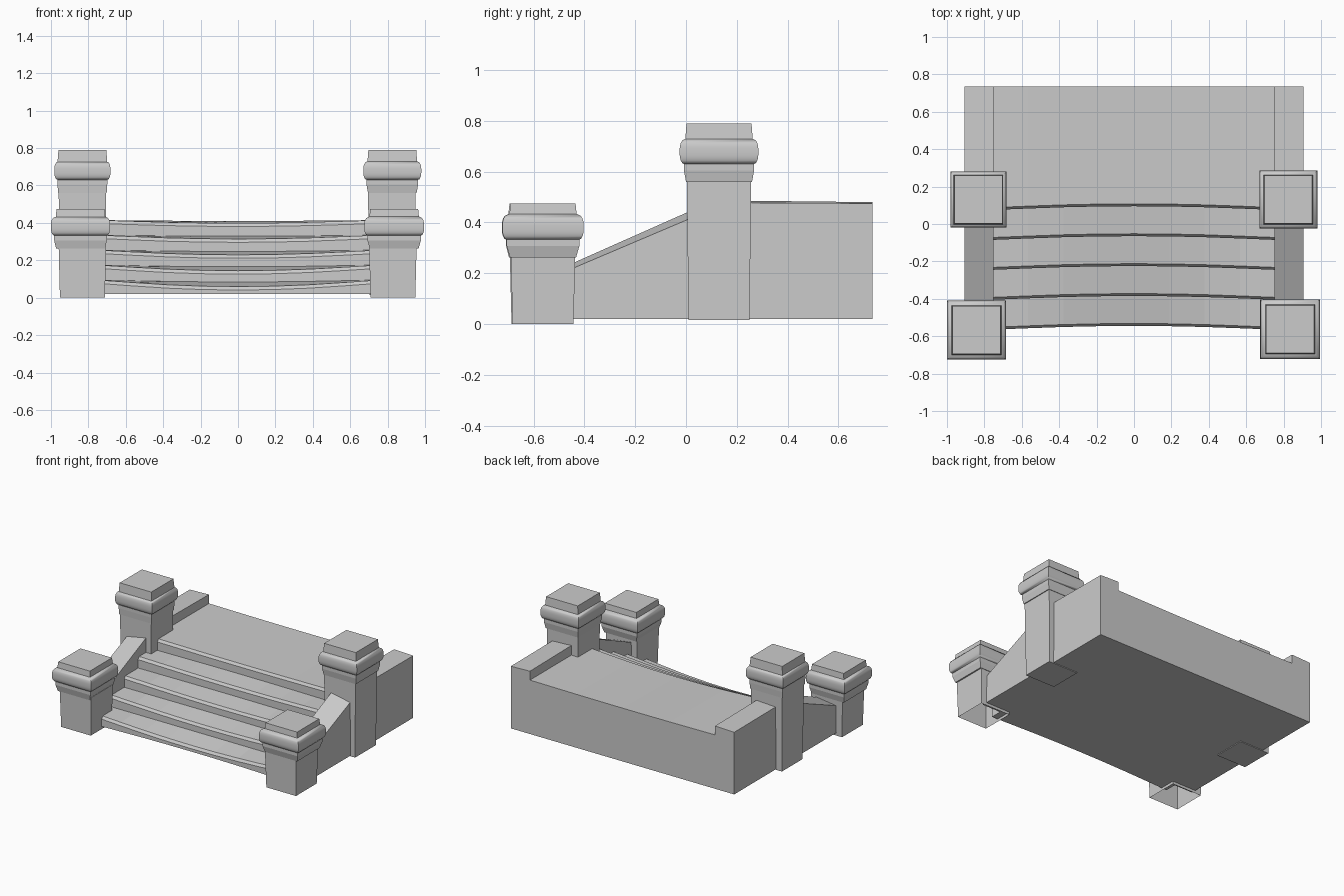
import bpy, bmesh, math

cube = bpy.data.objects.get("Cube")
if cube:
    bpy.data.objects.remove(cube, do_unlink=True)

stone = bpy.data.materials.new("grey_stone")
stone.use_nodes = True
GREY = (0.6, 0.6, 0.6, 1)
stone.diffuse_color = GREY
stone.node_tree.nodes["Principled BSDF"].inputs["Base Color"].default_value = GREY


def finish(name, bm, smooth=False):
    bmesh.ops.recalc_face_normals(bm, faces=bm.faces)
    mesh = bpy.data.meshes.new(name)
    bm.to_mesh(mesh)
    bm.free()
    mesh.materials.append(stone)
    obj = bpy.data.objects.new(name, mesh)
    bpy.context.collection.objects.link(obj)
    if smooth:
        bpy.ops.object.select_all(action="DESELECT")
        obj.select_set(True)
        bpy.context.view_layer.objects.active = obj
        bpy.ops.object.shade_smooth_by_angle(angle=math.radians(40))
    return obj


def loft(bm, rings, cap_start=True, cap_end=True):
    """Skin a list of point rings with quads and close the ends."""
    rows = [[bm.verts.new(p) for p in ring] for ring in rings]
    n = len(rows[0])
    for a, b in zip(rows, rows[1:]):
        for i in range(n):
            j = (i + 1) % n
            bm.faces.new((a[i], a[j], b[j], b[i]))
    if cap_start:
        bm.faces.new(rows[0])
    if cap_end:
        bm.faces.new(rows[-1])


def square(x, y, half, z):
    return [(x + sx * half, y + sy * half, z)
            for sx, sy in ((-1, -1), (1, -1), (1, 1), (-1, 1))]


# Worn steps and landing: one side profile swept across the width
RISE, RUN, FRONT, BACK, FLOOR = 0.08, 0.16, -0.565, 0.735, 0.02
COUNT, SEGMENTS, HALF = 5, 8, 0.755


def stair_section(x):
    wear = max(0, 1 - (x / 0.72) ** 2)
    bow = 0.02 * wear
    points = [(x, FRONT + bow, FLOOR)]
    for i in range(COUNT):
        y = FRONT + i * RUN + bow
        top = FLOOR + 0.075 + i * RISE
        sag = (0.036 - 0.005 * i) * wear
        points.append((x, y, top - sag - 0.018))
        points.append((x, y + 0.013, top - sag))
        end = BACK if i == COUNT - 1 else y + RUN
        points.append((x, end, top - sag * 0.3))
    points.append((x, BACK, FLOOR))
    return points


bm = bmesh.new()
loft(bm, [stair_section(HALF * (2 * i / SEGMENTS - 1)) for i in range(SEGMENTS + 1)])
finish("worn_steps_and_landing", bm)


# Side walls: sloping beside the steps, level beside the landing
def wall_section(side, y, outer, inner):
    return [(side * 0.905, y, FLOOR), (side * 0.905, y, outer),
            (side * 0.75, y, inner), (side * 0.75, y, FLOOR)]


for side, label in ((-1, "right"), (1, "left")):
    bm = bmesh.new()
    loft(bm, [wall_section(side, -0.48, 0.205, 0.225),
              wall_section(side, 0.05, 0.43, 0.46)])
    finish(label + "_sloping_wall", bm)
    bm = bmesh.new()
    loft(bm, [wall_section(side, 0.2, 0.478, 0.486),
              wall_section(side, BACK, 0.475, 0.48)])
    finish(label + "_landing_wall", bm)


# Pedestals: tapered shaft, flared collar, rounded cushion, top slab
def pedestal(name, x, y, foot, shoulder, slab, cap_x, cap_half, closed):
    bm = bmesh.new()
    loft(bm, [square(x, y, 0.12, foot), square(x, y, 0.127, shoulder + 0.02)],
         cap_start=closed)
    finish(name + "_shaft", bm)

    bm = bmesh.new()
    loft(bm, [square(cap_x, y, 0.13, shoulder),
              square(cap_x, y, cap_half - 0.017, shoulder + 0.045),
              square(cap_x, y, cap_half - 0.017, shoulder + 0.08)])
    finish(name + "_collar", bm)

    bm = bmesh.new()
    low, high = shoulder + 0.062, shoulder + 0.175
    rings = []
    steps = 10
    for i in range(steps + 1):
        t = -1 + 2 * i / steps
        swell = (1 - abs(t) ** 3) ** 0.5
        rings.append(square(cap_x, y, cap_half - 0.035 * (1 - swell),
                            (low + high) / 2 + t * (high - low) / 2))
    loft(bm, rings)
    finish(name + "_cushion", bm, smooth=True)

    bm = bmesh.new()
    loft(bm, [square(cap_x, y, 0.133, high - 0.01), square(cap_x, y, 0.128, slab)])
    finish(name + "_slab", bm)


pedestal("front_right_pedestal", -0.832, -0.567, 0.0, 0.262, 0.475, -0.842, 0.158, False)
pedestal("front_left_pedestal", 0.828, -0.563, 0.0, 0.262, 0.475, 0.835, 0.16, False)
pedestal("rear_right_pedestal", -0.832, 0.13, 0.015, 0.56, 0.79, -0.832, 0.15, True)
pedestal("rear_left_pedestal", 0.822, 0.13, 0.015, 0.56, 0.79, 0.825, 0.155, True)
